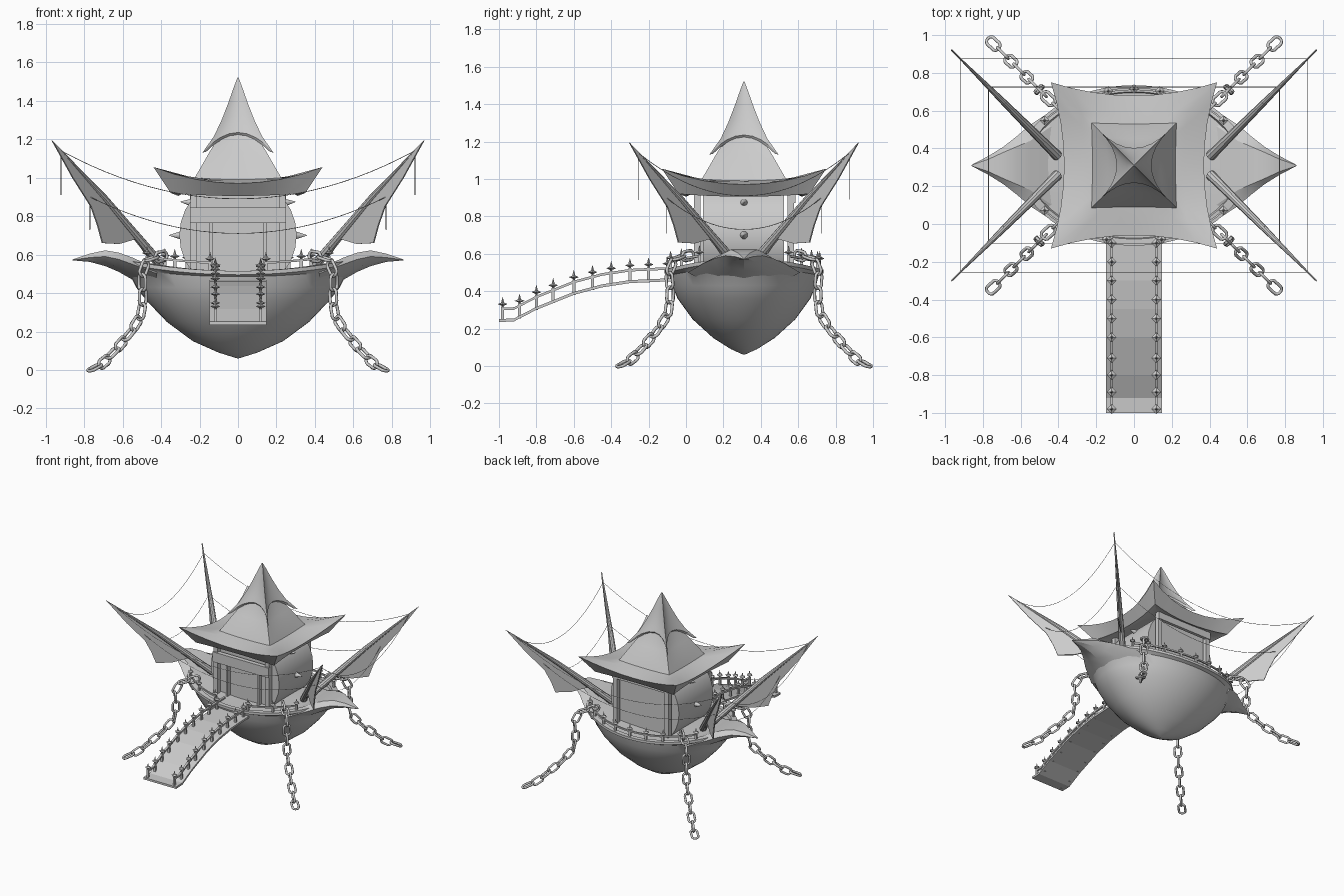
import bpy, bmesh
from math import sin, cos, pi, sqrt, atan2
from mathutils import Vector as V

if "Cube" in bpy.data.objects:
    bpy.data.objects.remove(bpy.data.objects["Cube"])

CY = 0.31  # centre of the ship along y
QUADS = [(sx, sy) for sx in (1, -1) for sy in (1, -1)]


def finish(name, bm, smooth=False, angle=0.6):
    bmesh.ops.recalc_face_normals(bm, faces=bm.faces)
    me = bpy.data.meshes.new(name)
    bm.to_mesh(me)
    bm.free()
    ob = bpy.data.objects.new(name, me)
    bpy.context.collection.objects.link(ob)
    if smooth:
        bpy.ops.object.select_all(action='DESELECT')
        ob.select_set(True)
        bpy.context.view_layer.objects.active = ob
        bpy.ops.object.shade_smooth_by_angle(angle=angle)
    return ob


def loft(bm, rings, cap=True):
    vs = [[bm.verts.new(p) for p in r] for r in rings]
    n = len(vs[0])
    for a, b in zip(vs, vs[1:]):
        for i in range(n):
            j = (i + 1) % n
            bm.faces.new((a[i], a[j], b[j], b[i]))
    if cap:
        bm.faces.new(vs[0])
        bm.faces.new(vs[-1])


def box(bm, x0, x1, y0, y1, z0, z1):
    loft(bm, [[(x0, y0, z), (x1, y0, z), (x1, y1, z), (x0, y1, z)] for z in (z0, z1)])


def cone(bm, p, q, r0, r1, n=8):
    p, q = V(p), V(q)
    d = (q - p).normalized()
    s = d.cross(V((0, 0, 1)) if abs(d.z) < 0.9 else V((0, 1, 0))).normalized()
    t = d.cross(s)
    loft(bm, [[c + (s * cos(2 * pi * i / n) + t * sin(2 * pi * i / n)) * r for i in range(n)]
              for c, r in ((p, r0), (q, r1))])


def tube(bm, pts, r, n=6, closed=False):
    pts = [V(p) for p in pts]
    m = len(pts)
    rings = []
    ref = (pts[1] - pts[0]).cross(pts[m // 2] - pts[0])  # normal of the path plane
    ref = ref.normalized() if ref.length > 1e-6 else V((0, 0, 1))
    for i, p in enumerate(pts):
        a = pts[(i - 1) % m] if closed or i else p
        b = pts[(i + 1) % m] if closed or i < m - 1 else p
        s = (b - a).cross(ref).normalized()
        rings.append([p + (s * cos(2 * pi * k / n) + ref * sin(2 * pi * k / n)) * r for k in range(n)])
    loft(bm, rings + rings[:1] if closed else rings, not closed)


def finial(bm, x, y, z0, z1):
    box(bm, x - .008, x + .008, y - .008, y + .008, z0, z1)
    for w, h, c in ((.026, .012, z1 + .015), (.010, .036, z1 + .018)):
        ring = [bm.verts.new((x + w * cos(k * pi / 2), y + w * sin(k * pi / 2), c)) for k in range(4)]
        for s in (1, -1):
            tip = bm.verts.new((x, y, c + s * h))
            for k in range(4):
                bm.faces.new((ring[k], ring[(k + 1) % 4], tip))


def interp(pts, t):
    for (a, za), (b, zb) in zip(pts, pts[1:]):
        if t <= b:
            return za + (zb - za) * (t - a) / (b - a)
    return pts[-1][1]


# hull with raised ends and inset deck
def oval(a, b, z, rise=0, n=48):
    return [(a * cos(2 * pi * i / n), CY + b * sin(2 * pi * i / n), z + rise * cos(2 * pi * i / n) ** 2)
            for i in range(n)]


bm = bmesh.new()
loft(bm, [oval(.02, .02, .50), oval(.55, .385, .50, .05), oval(.56, .39, .515, .06), oval(.605, .425, .515, .06),
          oval(.605, .425, .495, .06), oval(.575, .40, .485, .04), oval(.53, .385, .43), oval(.475, .355, .36),
          oval(.37, .275, .25), oval(.235, .165, .15), oval(.10, .07, .09), oval(.003, .003, .06)])
finish("hull", bm, True)

# pointed prow caps at both ends
bm = bmesh.new()
for sx in (1, -1):
    loft(bm, [[(sx * x, CY + y, z) for y, z in ((-tw, zt), (tw, zt), (hw, zs), (hw * .6, (zs + zb * 2) / 3), (0, zb),
                                                (-hw * .6, (zs + zb * 2) / 3), (-hw, zs))]
              for x, hw, tw, zs, zt, zb in ((.42, .30, .22, .50, .525, .40), (.55, .215, .13, .55, .585, .47),
                                            (.62, .155, .10, .575, .61, .51), (.69, .10, .07, .59, .622, .54),
                                            (.77, .05, .033, .585, .605, .562), (.86, .003, .002, .572, .575, .57))])
finish("prow_caps", bm, True, .4)

# barrel-shaped cabin
bm = bmesh.new()
prof = [(.305 * cos(2 * pi * i / 28), .70 + .305 * sin(2 * pi * i / 28)) for i in range(28)]
prof = [(x, min(max(z, .48), .93)) for x, z in prof]
loft(bm, [[(x, y, z) for x, z in prof] for y in (.09, .525)])
finish("cabin", bm, True)

# corner posts, door frames and lintels
bm = bmesh.new()
for sx, sy in QUADS:
    y = CY + sy * .25
    box(bm, sx * .23 - .018, sx * .23 + .018, y - .018, y + .018, .49, .94)
    if sy < 0:
        box(bm, sx * .14 - .008, sx * .14 + .008, .055, .095, .48, .77)
box(bm, -.25, .25, .03, .065, .765, .845)
box(bm, -.25, .25, .56, .585, .87, .93)
finish("cabin_frame", bm)

# side spikes
bm = bmesh.new()
for sx in (1, -1):
    cone(bm, (sx * .295, CY, .70), (sx * .36, CY, .70), .024, .001, 10)
    cone(bm, (sx * .235, CY, .87), (sx * .30, CY, .875), .024, .001, 10)
finish("cabin_spikes", bm)


# sweeping square roof: each ring is (corner, corner z, mid-side, mid-side z)
def square(h, zc, m, zm, n=8):
    out = []
    for k in range(4):
        c, s = cos(k * pi / 2), sin(k * pi / 2)
        for i in range(n):
            t = 2 * i / n - 1
            along, off = -t * h, m + (h - m) * t * t
            x, y = along * c - off * s, -(along * s + off * c) * -1
            out.append((x, CY + y, zm + (zc - zm) * t * t))
    return out


bm = bmesh.new()
loft(bm, [square(.26, .93, .26, .93), square(.35, .92, .31, .905), square(.44, 1.055, .37, .97),
          square(.28, 1.0, .27, .985), square(.225, 1.0, .22, .99), square(.19, 1.06, .185, 1.06),
          square(.15, 1.13, .14, 1.13), square(.095, 1.22, .085, 1.22), square(.04, 1.38, .03, 1.38)])
finish("main_roof", bm, True, .35)

# four-pointed spire cap
bm = bmesh.new()
loft(bm, [square(.165, 1.135, .08, 1.22), square(.185, 1.13, .092, 1.235), square(.125, 1.215, .078, 1.27),
          square(.085, 1.30, .058, 1.32), square(.05, 1.39, .036, 1.395), square(.022, 1.47, .018, 1.47),
          square(.003, 1.52, .003, 1.52)])
finish("spire", bm, True, .35)

# diagonal masts with scalloped sails
sail = [(.965, 1.19), (.86, 1.0), (.765, .85), (.73, .75), (.706, .66), (.62, .655), (.535, .68), (.48, .60), (.43, .60)]
bm, bs = bmesh.new(), bmesh.new()
for sx, sy in QUADS:
    def at(u, z, d=0):
        return (sx * (u + d), CY + sy * (u - .355 - d), z)
    cone(bm, at(.405, .55), at(.69, .89), .027, .017, 10)
    cone(bm, at(.69, .89), at(.967, 1.192), .017, .002, 10)
    loft(bs, [[at(u, z, d) for u, z in sail] for d in (-.003, .003)])
finish("masts", bm, True)
finish("sails", bs)

# thin sagging ropes between the masts
bm = bmesh.new()
for u, z, dx, dy in ((.92, 1.14, .25, .23), (.77, .90, .19, .17)):
    v = u - .355
    for s in (1, -1):
        ts = [i / 12 - 1 for i in range(25)]
        tube(bm, [(u * t, CY + s * v, z - dx * (1 - t * t)) for t in ts], .0018, 4)
        tube(bm, [(s * u, CY + v * t, z - dy * (1 - t * t)) for t in ts], .0018, 4)
finish("ropes", bm)

# four anchor chains draped over the rim
path = [(.40, .59), (.47, .575), (.50, .50), (.495, .38), (.505, .28), (.57, .18), (.65, .09), (.69, .045), (.745, .012)]
bm = bmesh.new()
for sx, sy in QUADS:
    pts = [V((sx * x, CY + sy * (x - .10), z)) for x, z in path]
    acc = [(0, pts[0])]
    for a, b in zip(pts, pts[1:]):
        acc.append((acc[-1][0] + (b - a).length, b))
    total = acc[-1][0]
    n = round(total / .074)
    for i in range(n + 1):
        c = interp(acc, total * i / n)
        d = (interp(acc, min(total, total * i / n + .03)) - interp(acc, max(0, total * i / n - .03))).normalized()
        side = V((sx, -sy, 0)).normalized()
        if (n - i) % 2:
            side = d.cross(side).normalized()
        link = []
        for k in range(14):
            a = 2 * pi * (k + .5) / 14
            link.append(c + d * (.023 * cos(a) + (.02 if cos(a) > 0 else -.02)) + side * .025 * sin(a))
        tube(bm, link, .0085, 6, True)
finish("chains", bm, True, 1.2)

# arched boarding ramp with rails and finials
arch = [(-1, .235), (-.92, .238), (-.8, .30), (-.6, .38), (-.45, .42), (-.3, .443), (-.1, .452), (0, .455)]
bm = bmesh.new()
loft(bm, [[(x, y, z + h) for x, h in ((-.147, 0), (.147, 0), (.147, .016), (-.147, .016))] for y, z in arch])
finish("ramp_deck", bm)
bm = bmesh.new()
for sx in (1, -1):
    x = sx * .118
    loft(bm, [[(x + a, y, z + h) for a, h in ((-.008, .062), (.008, .062), (.008, .076), (-.008, .076))]
              for y, z in [(-.98, .237)] + arch[1:]])
    for y in (-.98, -.89, -.80, -.71, -.60, -.50, -.40, -.30, -.20, -.10):
        finial(bm, x, y, interp(arch, y), interp(arch, y) + .08)
finish("ramp_rails", bm)

# deck railing round the rim, open at the ramp
bm = bmesh.new()
def rim(a, h):
    return (.585 * cos(a), CY + .405 * sin(a), .51 + .05 * cos(a) ** 2 + h)


for a0, a1, posts in ((.20, .80, 9), (1.20, 1.42, 3), (1.58, 1.80, 3)):
    run = [rim(pi * (a0 + (a1 - a0) * i / 20), .045) for i in range(21)]
    loft(bm, [[(x, y - .006, z - .006), (x, y + .006, z - .006), (x, y + .006, z + .006), (x, y - .006, z + .006)]
              for x, y, z in run])
    for i in range(posts):
        x, y, z = rim(pi * (a0 + (a1 - a0) * i / (posts - 1)), 0)
        finial(bm, x, y, z - .01, z + .05)
finish("deck_railing", bm)
